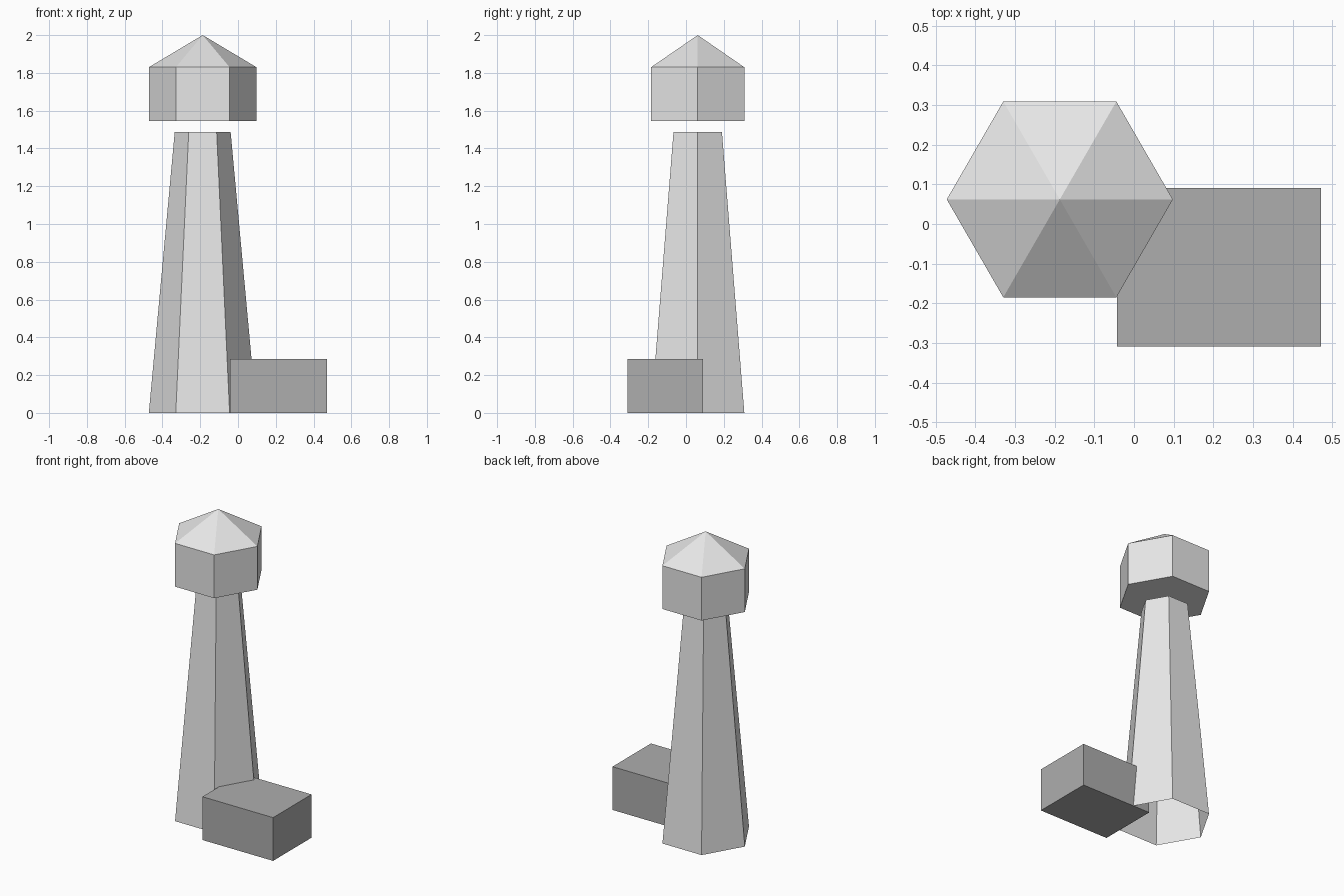
import bpy
import bmesh
from mathutils import Matrix, Vector

cube = bpy.data.objects.get("Cube")
if cube:
    bpy.data.objects.remove(cube, do_unlink=True)

AXIS = Vector((-0.187, 0.062, 0))  # centre line of the tower
RADIUS = 0.285


def make_material(name, value):
    mat = bpy.data.materials.new(name)
    mat.use_nodes = True
    colour = (value, value, value, 1)
    mat.diffuse_color = colour
    mat.node_tree.nodes["Principled BSDF"].inputs["Base Color"].default_value = colour
    return mat


def finish(name, bm, mat):
    mesh = bpy.data.meshes.new(name)
    bm.to_mesh(mesh)
    bm.free()
    mesh.materials.append(mat)
    obj = bpy.data.objects.new(name, mesh)
    bpy.context.collection.objects.link(obj)
    return obj


def hex_part(name, mat, bottom, top, r_bottom, r_top, capped):
    """Six-sided cylinder or cone with corners on the x axis."""
    bm = bmesh.new()
    place = Matrix.Translation(AXIS + Vector((0, 0, (bottom + top) / 2)))
    turn = Matrix.Rotation(1.5707963, 4, "Z")
    bmesh.ops.create_cone(bm, segments=6, radius1=r_bottom, radius2=r_top,
                          depth=top - bottom, cap_ends=capped, matrix=place @ turn)
    bmesh.ops.remove_doubles(bm, verts=bm.verts, dist=0.0001)
    return finish(name, bm, mat)


def box(name, mat, low, high):
    bm = bmesh.new()
    low, high = Vector(low), Vector(high)
    size = Matrix.Diagonal((*(high - low), 1))
    bmesh.ops.create_cube(bm, size=1, matrix=Matrix.Translation((low + high) / 2) @ size)
    return finish(name, bm, mat)


light_grey = make_material("light grey", 0.8)
mid_grey = make_material("mid grey", 0.42)

# Tapered shaft, open at both ends
hex_part("tower", light_grey, 0, 1.487, RADIUS, 0.148, False)

# Lantern room floating just above the shaft, with its pointed roof
hex_part("lantern_room", light_grey, 1.545, 1.83, RADIUS, RADIUS, True)
hex_part("roof", light_grey, 1.83, 2.0, RADIUS, 0, False)

# Low side building
box("side_building", mid_grey, (-0.043, -0.309, 0), (0.472, 0.091, 0.285))
